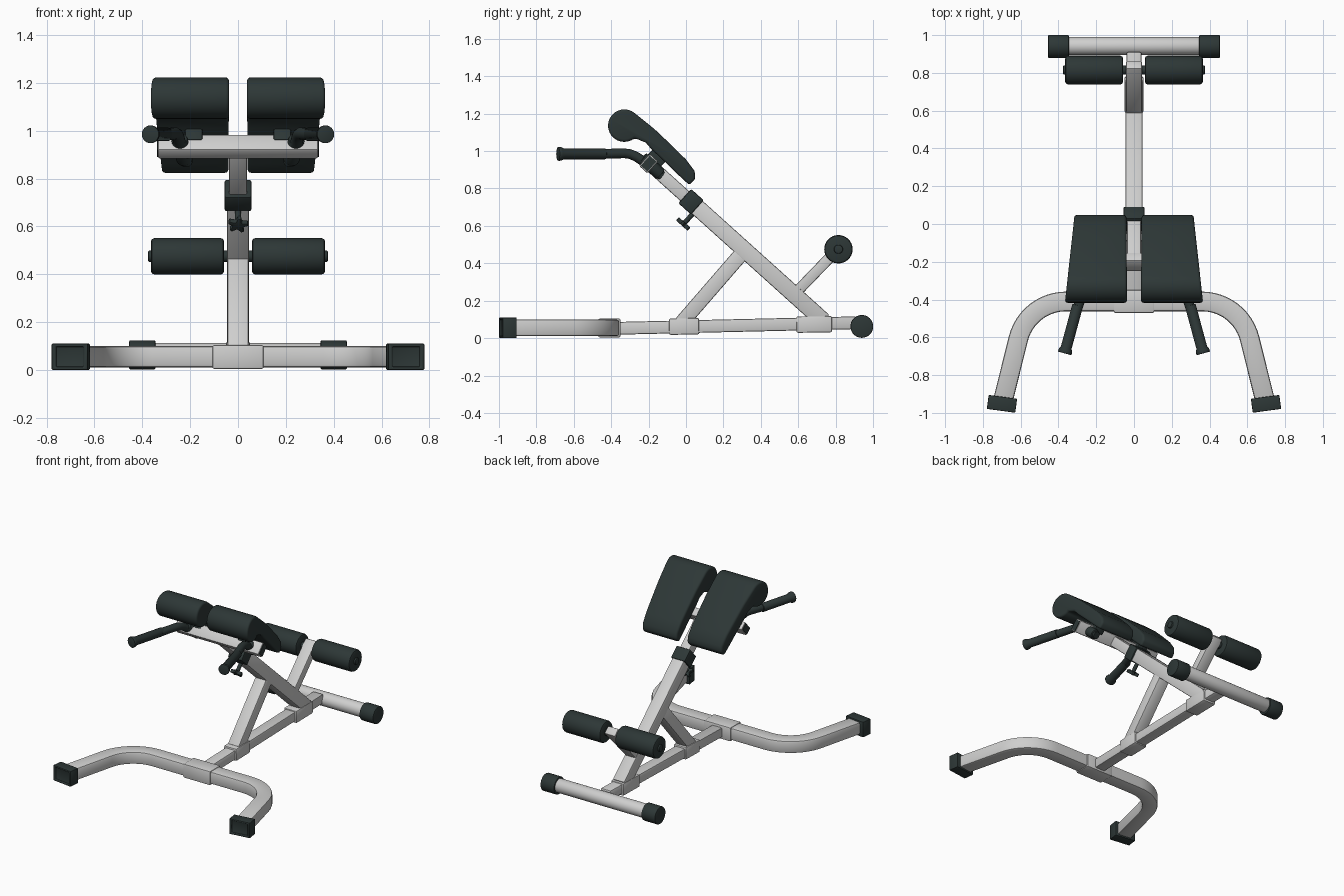
import bpy, bmesh, math
from mathutils import Vector as V

if "Cube" in bpy.data.objects:
    bpy.data.objects.remove(bpy.data.objects["Cube"])

def material(name, rgb):
    m = bpy.data.materials.new(name)
    m.diffuse_color = (*rgb, 1)
    m.use_nodes = True
    m.node_tree.nodes["Principled BSDF"].inputs["Base Color"].default_value = m.diffuse_color
    return m

STEEL = material("light grey steel", (0.62, 0.62, 0.615))
BLACK = material("dark green black rubber", (0.026, 0.038, 0.037))
X, Z = V((1, 0, 0)), V((0, 0, 1))
U, N = V((0, .743, -.669)), V((0, .669, .743))   # down the spine, and out of it

def finish(name, bm, mat, bevel=0, mirror=False, seg=2):
    bmesh.ops.recalc_face_normals(bm, faces=bm.faces)
    me = bpy.data.meshes.new(name)
    bm.to_mesh(me)
    bm.free()
    ob = bpy.data.objects.new(name, me)
    bpy.context.collection.objects.link(ob)
    me.materials.append(mat)
    if bevel:
        b = ob.modifiers.new("bevel", 'BEVEL')
        b.width, b.segments, b.limit_method, b.angle_limit = bevel, seg, 'ANGLE', math.radians(40)
    if mirror:
        m = ob.modifiers.new("mirror", 'MIRROR')
        m.use_mirror_merge = False
    bpy.ops.object.select_all(action='DESELECT')
    ob.select_set(True)
    bpy.context.view_layer.objects.active = ob
    if ob.modifiers:
        bpy.ops.object.convert(target='MESH')
    bpy.ops.object.shade_smooth_by_angle(angle=math.radians(35))
    return ob

def sweep(name, pts, section, mat, ref=X, scales=None, straight=True, **kw):
    """Sweep a 2D section along a path; ref is the direction of its first axis."""
    pts = [V(p) for p in pts]
    scales = scales or [1] * len(pts)
    bm, rings = bmesh.new(), []
    for i, p in enumerate(pts):
        t = pts[-1] - pts[0] if straight else pts[min(i + 1, len(pts) - 1)] - pts[max(i - 1, 0)]
        t.normalize()
        a = (ref - t * ref.dot(t)).normalized()
        b = t.cross(a)
        rings.append([bm.verts.new(p + (a * u + b * v) * scales[i]) for u, v in section])
    n = len(section)
    for r, s in zip(rings, rings[1:]):
        for k in range(n):
            bm.faces.new((r[k], r[(k + 1) % n], s[(k + 1) % n], s[k]))
    bm.faces.new(rings[0][::-1])
    bm.faces.new(rings[-1])
    return finish(name, bm, mat, **kw)

def rect(w, h):
    return [(-w/2, -h/2), (w/2, -h/2), (w/2, h/2), (-w/2, h/2)]

def circle(r, n=32):
    return [(r * math.cos(2*math.pi*i/n), r * math.sin(2*math.pi*i/n)) for i in range(n)]

def beam(name, p0, p1, w, h, mat=STEEL, bevel=.008, **kw):
    return sweep(name, [p0, p1], rect(w, h), mat, bevel=bevel, **kw)

def tube(name, p0, p1, r, mat=STEEL, bevel=.006, **kw):
    return sweep(name, [p0, p1], circle(r), mat, bevel=bevel, **kw)

# Bent front leg with rounded corners
turn, rad = math.radians(76), .26
half = [(.0, -.41), (.2, -.41)]
half += [(.36 + rad*math.sin(turn*i/12), -.41 - rad*(1 - math.cos(turn*i/12))) for i in range(13)]
half += [(.695, -.94)]
leg = [(-x, y, .055) for x, y in half[:0:-1]] + [(x, y, .055) for x, y in half]
sweep("front_leg", leg, rect(.088, .104), STEEL, ref=Z, straight=False, bevel=.012)

# Leg end caps with recessed face
c0, c1 = V((.694, -.915, .055)), V((.704, -.989, .055))
sweep("leg_cap", [c0, c1, c1, c1.lerp(c0, .12)], rect(.152, .11), BLACK,
      scales=[1, 1, .78, .76], bevel=.007, mirror=True)

# Base rail and welded sleeves
beam("front_bracket", (0, -.47, .054), (0, -.35, .054), .214, .1)
beam("base_rail", (0, -.38, .052), (0, .91, .082), .08, .068)
beam("strut_sleeve", (0, -.09, .061), (0, .07, .064), .1, .088)
beam("spine_sleeve", (0, .59, .072), (0, .78, .075), .1, .088)

# Rear floor tube
tube("rear_tube", (-.4, .942, .065), (.4, .942, .065), .048, ref=Z)
tube("rear_tube_cap", (.345, .94, .0625), (.455, .94, .0625), .061, BLACK, ref=Z, mirror=True)

# Sloping spine, sliding inner tube, collar and strut
S = V((0, .027, .729))
beam("spine", S, S + U * .955, .092, .09)
beam("inner_tube", S - U * .28, S + U * .05, .076, .07)
beam("collar", S - U * .045, S + U * .045, .112, .102, BLACK)
beam("strut", (0, -.025, .08), (0, .30, .455), .088, .08)

# Adjustment knob: stem, hub and star grip
K = S + U * .05
tube("knob_stem", K - N * .03, K - N * .12, .013, BLACK, bevel=0)
star = [((.043 if i % 4 < 2 else .024) * math.cos(math.pi*i/10),
         (.043 if i % 4 < 2 else .024) * math.sin(math.pi*i/10)) for i in range(20)]
sweep("knob", [K - N * .105, K - N * .128], star, BLACK, bevel=.003)

# Ankle roller post, axle and foam rollers
beam("roller_post", (0, .58, .235), (0, .845, .51), .085, .058)
tube("roller_axle", (-.376, .815, .475), (.376, .815, .475), .024, BLACK, ref=Z)
tube("foam_roller", (.058, .815, .475), (.364, .815, .475), .076, BLACK, ref=Z, bevel=.014, mirror=True)

# Upper crossbar with end plugs
C = V((0, -.2, .933))
beam("crossbar", C - U * .03, C + U * .03, .67, .086)
beam("crossbar_plug", C - U * .024 + X * .336, C + U * .024 + X * .336, .006, .072, BLACK, bevel=0, mirror=True)

# Pad brackets
B = C + N * .06 + X * .185
beam("pad_bracket", B - U * .035, B + U * .06, .075, .10, BLACK, mirror=True)

# Thigh pads: rolled top edge, tapering outward side
prof = [(-.33 + .087*math.cos(math.radians(a)), 1.136 + .087*math.sin(math.radians(a)))
        for a in range(50, 311, 13)]
prof += [(-.215, 1.045), (-.185, 1.01), (-.10, .93), (-.03, .862), (.018, .818),
         (.05, .85), (.046, .893), (.0, .955), (-.078, 1.032), (-.169, 1.118)]
bm = bmesh.new()
inner = [bm.verts.new((.037 + .008 * (y + .4), y, z)) for y, z in prof]
outer = [bm.verts.new((.364 - .11 * (y + .4), y, z)) for y, z in prof]
n = len(prof)
for k in range(n):
    bm.faces.new((inner[k], inner[(k+1) % n], outer[(k+1) % n], outer[k]))
bm.faces.new(inner)
bm.faces.new(outer[::-1])
finish("thigh_pad", bm, BLACK, bevel=.014, mirror=True, seg=3)

# Bent handles with grips and flared ends
sweep("handle", [(.30, -.45, .985), (.262, -.33, .988), (.255, -.30, .984), (.25, -.27, .972),
                 (.245, -.24, .953), (.215, -.13, .868)],
      circle(.026, 20), BLACK, straight=False, mirror=True)
g0, g1 = V((.298, -.43, .985)), V((.367, -.685, .985))
sweep("handle_grip", [g0, g0.lerp(g1, .88), g0.lerp(g1, .93), g1], circle(.029, 24), BLACK,
      scales=[1, 1, 1.25, 1.3], bevel=.004, mirror=True)
tube("handle_socket", C + X * .245 - U * .045, C + X * .222 + U * .085, .034, BLACK, mirror=True)
